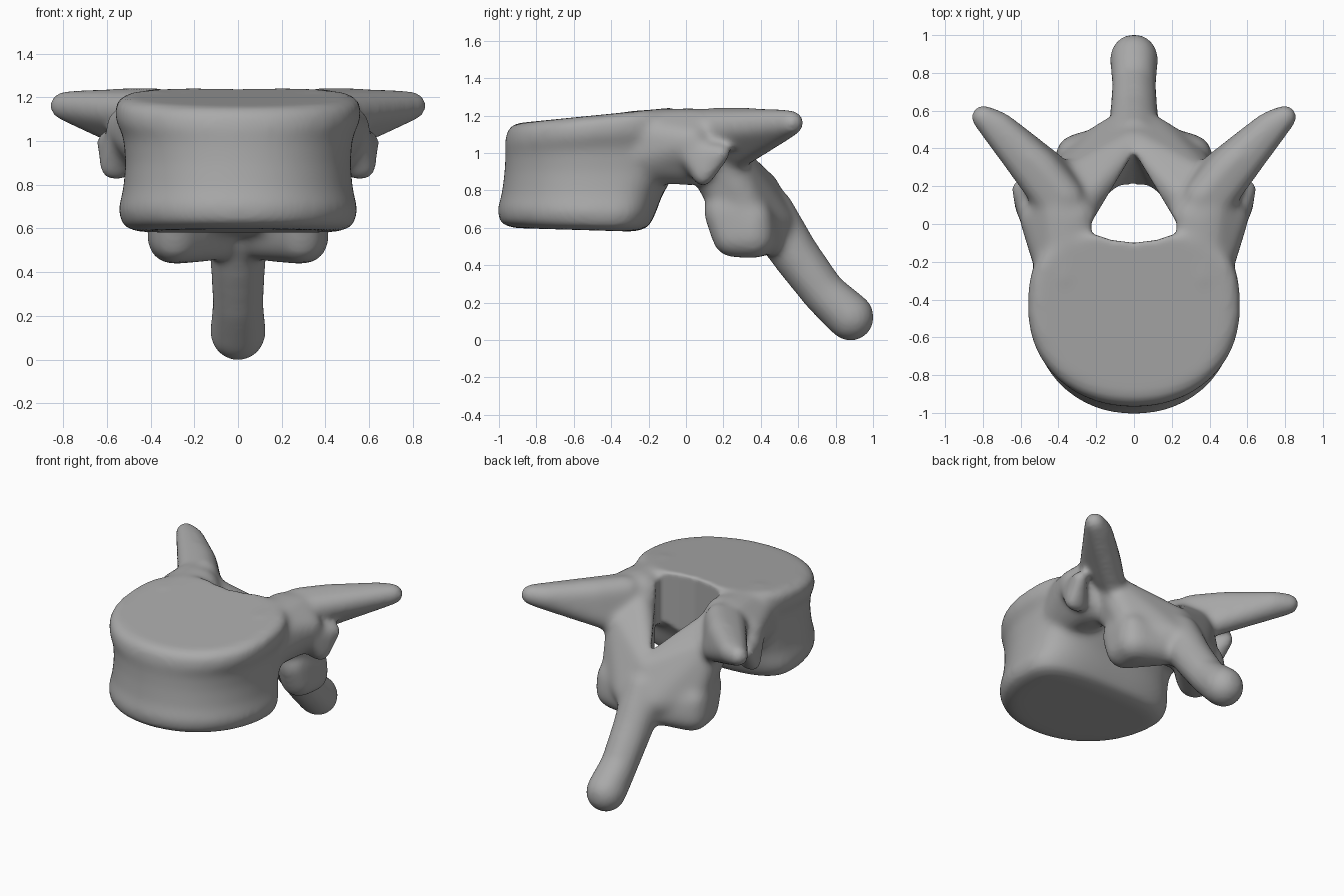
import bpy, bmesh, math

cube = bpy.data.objects.get("Cube")
if cube:
    bpy.data.objects.remove(cube, do_unlink=True)

bone = bpy.data.materials.new("bone_grey")
bone.use_nodes = True
bone.diffuse_color = (0.4, 0.4, 0.4, 1)
shader = next(n for n in bone.node_tree.nodes if n.type == 'BSDF_PRINCIPLED')
shader.inputs["Base Color"].default_value = (0.4, 0.4, 0.4, 1)
shader.inputs["Roughness"].default_value = 0.6


def make_object(name, bm):
    bmesh.ops.recalc_face_normals(bm, faces=bm.faces)
    mesh = bpy.data.meshes.new(name)
    bm.to_mesh(mesh)
    bm.free()
    obj = bpy.data.objects.new(name, mesh)
    bpy.context.collection.objects.link(obj)
    mesh.materials.append(bone)
    return obj


def hull_points(bm, points):
    verts = [bm.verts.new(p) for p in points]
    bmesh.ops.convex_hull(bm, input=verts)
    loose = [v for v in verts if v.is_valid and not v.link_faces]
    bmesh.ops.delete(bm, geom=loose, context='VERTS')


def ball(x, y, z, r, steps=14):
    """Points of a sphere, given as rings and two poles."""
    pts = [(x, y, z + r), (x, y, z - r)]
    for i in range(1, steps // 2):
        a = math.pi * i / (steps // 2)
        for j in range(steps):
            b = math.tau * j / steps
            pts.append((x + r * math.sin(a) * math.cos(b),
                        y + r * math.sin(a) * math.sin(b), z + r * math.cos(a)))
    return pts


def blob(name, balls, side=1):
    """One rounded solid stretched over several balls."""
    bm = bmesh.new()
    hull_points(bm, [p for x, y, z, r in balls for p in ball(x * side, y, z, r)])
    return make_object(name, bm)


def loft(name, rings):
    bm = bmesh.new()
    loops = [[bm.verts.new(p) for p in ring] for ring in rings]
    n = len(loops[0])
    for low, high in zip(loops, loops[1:]):
        for i in range(n):
            j = (i + 1) % n
            bm.faces.new((low[i], low[j], high[j], high[i]))
    bm.faces.new(loops[0][::-1])
    bm.faces.new(loops[-1])
    return make_object(name, bm)


def body_ring(z, half_width, front, back, count=64):
    """Round front, flatter back; the ends splay apart toward the back."""
    mid = -0.45
    tilt = 0.1 * max(0, min(1, (z - 0.9) / 0.25)) - (0.03 if z < 0.7 else 0)
    ring = []
    for i in range(count):
        a = math.tau * i / count
        s, c = math.sin(a), math.cos(a)
        power = 0.65 if c > 0 else 0.95
        x = half_width * math.copysign(abs(s) ** power, s)
        y = mid + (c ** power * (back - mid) if c > 0
                   else -abs(c) ** power * (mid - front))
        ring.append((x, y, z + tilt * (y - mid)))
    return ring


# Waisted drum of the body: height, half width, front, back
body_profile = [
    (0.585, 0.30, -0.75, -0.36), (0.585, 0.46, -0.93, -0.27),
    (0.61, 0.525, -0.995, -0.20), (0.68, 0.55, -1.01, -0.165),
    (0.78, 0.525, -0.985, -0.125), (0.90, 0.515, -0.97, -0.05),
    (1.02, 0.525, -0.965, -0.04), (1.10, 0.562, -0.97, -0.04),
    (1.175, 0.56, -0.955, -0.04), (1.205, 0.51, -0.915, -0.05),
    (1.205, 0.30, -0.70, -0.15)]
parts = [loft("vertebral_body", [body_ring(*p) for p in body_profile])]

# Paired parts, given for the left side
paired = {
    "pedicle": [(0.37, -0.28, 1.09, 0.14), (0.37, -0.28, 0.98, 0.14),
                (0.39, 0.06, 1.08, 0.16), (0.38, 0.03, 0.98, 0.155),
                (0.32, 0.03, 1.10, 0.14), (0.33, 0.03, 0.98, 0.145),
                (0.51, 0.03, 1.06, 0.10)],
    "transverse_process": [(0.36, 0.14, 1.145, 0.10), (0.485, 0.29, 1.145, 0.10),
                           (0.42, 0.29, 1.0, 0.08), (0.57, 0.40, 1.10, 0.08),
                           (0.44, 0.13, 1.13, 0.10), (0.72, 0.515, 1.15, 0.087),
                           (0.80, 0.567, 1.162, 0.068)],
    "rib_facet": [(0.54, 0.02, 1.0, 0.065), (0.605, 0.195, 1.0, 0.047),
                  (0.58, 0.09, 0.873, 0.053), (0.53, 0.09, 0.87, 0.05)],
    "lamina": [(0.34, 0.22, 0.98, 0.10), (0.29, 0.14, 0.85, 0.09),
               (0.31, 0.08, 1.10, 0.09), (0.0, 0.42, 0.81, 0.085),
               (0.0, 0.26, 0.68, 0.10), (0.29, 0.34, 0.66, 0.105),
               (0.10, 0.47, 0.63, 0.105)],
    "inferior_process": [(0.29, 0.195, 0.69, 0.105), (0.29, 0.25, 0.555, 0.115),
                         (0.30, 0.36, 0.555, 0.12), (0.31, 0.36, 0.65, 0.105),
                         (0.12, 0.42, 0.56, 0.11)],
}
for name, balls in paired.items():
    for label, side in (("left_", 1), ("right_", -1)):
        parts.append(blob(label + name, balls, side))

# Drooping spine as a chain of rounded links
spine = [(0, 0.44, 0.68, 0.145), (0, 0.59, 0.45, 0.13),
         (0, 0.735, 0.255, 0.12), (0, 0.88, 0.123, 0.132)]
for a, b in zip(spine, spine[1:]):
    parts.append(blob("spinous_process", [a, b]))

# Canal cutter: triangular above, arched below, sloping at the back
bm = bmesh.new()
points = [(0, -0.10, 1.4), (0, -0.10, 0.5), (0, 0.385, 1.4), (0, 0.385, 0.95),
          (0, 0.16, 0.5)]
for s in (1, -1):
    for z in (0.5, 1.4):
        points += [(0.12 * s, -0.085, z), (0.225 * s, -0.05, z), (0.225 * s, 0.01, z)]
    points += [(0.10 * s, 0.135, 0.5), (0.175 * s, 0.07, 0.5)]
hull_points(bm, points)
canal = make_object("canal_cutter", bm)
canal.hide_render = True

# Fuse the parts into one bone
bpy.ops.object.select_all(action='DESELECT')
for obj in parts:
    obj.select_set(True)
bone_obj = parts[0]
bpy.context.view_layer.objects.active = bone_obj
bpy.ops.object.join()
bone_obj.name = "vertebra"


def fuse(voxel, repeats):
    remesh = bone_obj.modifiers.new("fuse", 'REMESH')
    remesh.mode = 'VOXEL'
    remesh.voxel_size = voxel
    smooth = bone_obj.modifiers.new("soften", 'SMOOTH')
    smooth.factor = 0.5
    smooth.iterations = repeats


fuse(0.018, 18)
cut = bone_obj.modifiers.new("canal", 'BOOLEAN')
cut.operation = 'DIFFERENCE'
cut.solver = 'EXACT'
cut.object = canal
fuse(0.014, 4)
for mod in list(bone_obj.modifiers):
    bpy.ops.object.modifier_apply(modifier=mod.name)
bpy.data.objects.remove(canal, do_unlink=True)

bone_obj.data.materials.clear()
bone_obj.data.materials.append(bone)
bpy.ops.object.shade_smooth_by_angle(angle=math.radians(50))
